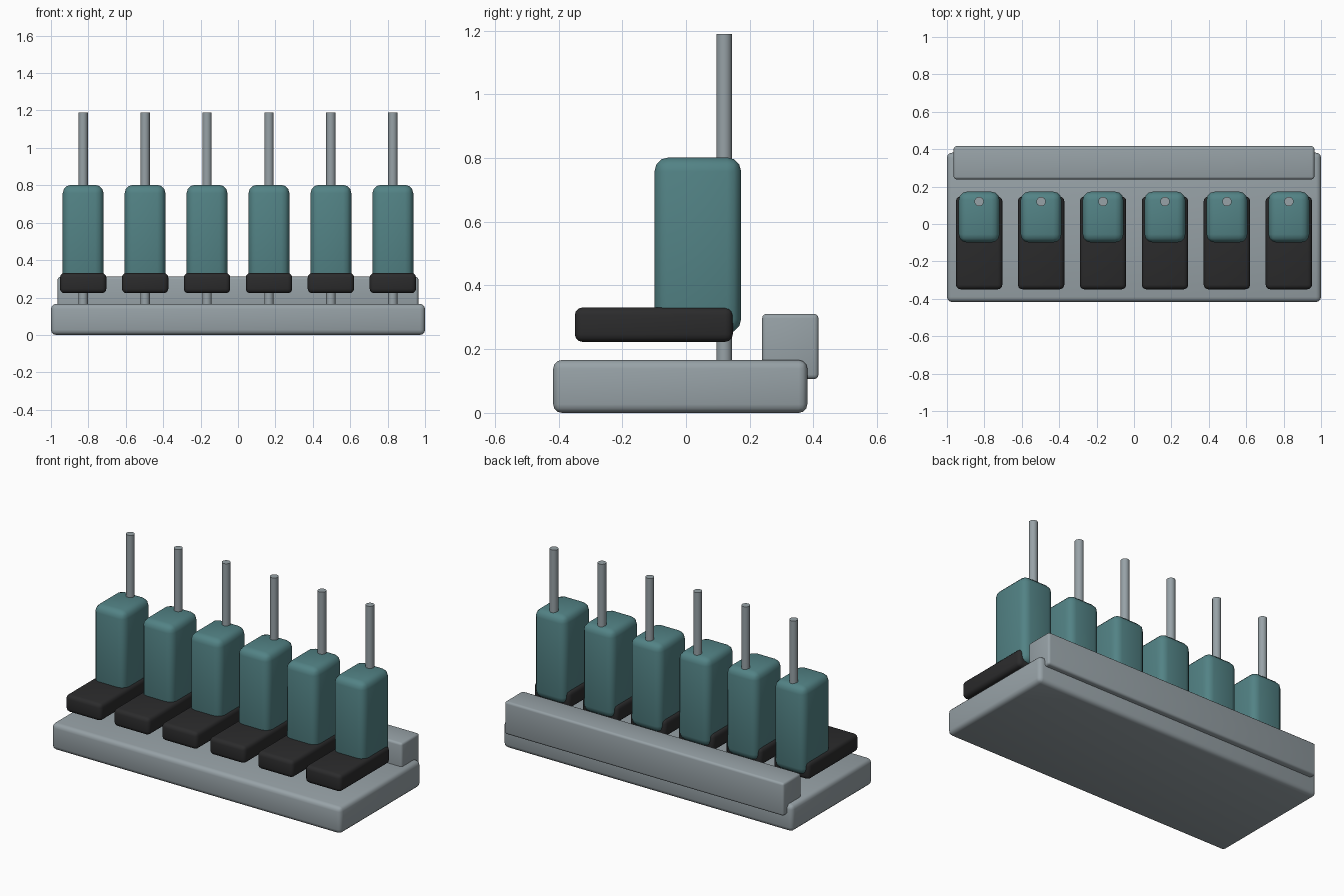
import bpy, math

if "Cube" in bpy.data.objects:
    bpy.data.objects.remove(bpy.data.objects["Cube"])


def material(name, rgb):
    m = bpy.data.materials.new(name)
    m.diffuse_color = (*rgb, 1)
    m.use_nodes = True
    m.node_tree.nodes["Principled BSDF"].inputs["Base Color"].default_value = m.diffuse_color
    return m


GREY = material("steel grey", (0.31, 0.36, 0.385))
TEAL = material("teal", (0.085, 0.225, 0.235))
BLACK = material("charcoal", (0.024, 0.024, 0.025))


def finish(ob, name, mat):
    ob.name = name
    ob.data.materials.append(mat)
    bpy.ops.object.shade_smooth_by_angle(angle=math.radians(35))


def rounded_box(name, x, y, z, bevel, mat, segments=3):
    """Box from (min, max) ranges with rounded edges."""
    bpy.ops.mesh.primitive_cube_add(size=1, location=[sum(r) / 2 for r in (x, y, z)])
    ob = bpy.context.object
    ob.scale = [r[1] - r[0] for r in (x, y, z)]
    bpy.ops.object.transform_apply(location=False, rotation=False, scale=True)
    b = ob.modifiers.new("rounding", "BEVEL")
    b.width, b.segments = bevel, segments
    bpy.ops.object.modifier_apply(modifier=b.name)
    finish(ob, name, mat)


# Base slab and rear rail
rounded_box("base", (-1, 1), (-0.417, 0.381), (0, 0.166), 0.027, GREY)
rounded_box("rear_rail", (-0.964, 0.964), (0.239, 0.416), (0.106, 0.311), 0.014, GREY)

# Six stations: foot pad, upright block and guide rod
for i in range(6):
    cx = (i - 2.5) * 0.3312
    rounded_box(f"foot_pad_{i + 1}", (cx - 0.124, cx + 0.124), (-0.349, 0.147),
                (0.223, 0.331), 0.024, BLACK)
    rounded_box(f"block_{i + 1}", (cx - 0.109, cx + 0.109), (-0.099, 0.173),
                (0.25, 0.802), 0.044, TEAL)
    bpy.ops.mesh.primitive_cylinder_add(vertices=16, radius=0.025, depth=1.04,
                                        location=(cx, 0.12, 0.67))
    finish(bpy.context.object, f"guide_rod_{i + 1}", GREY)
